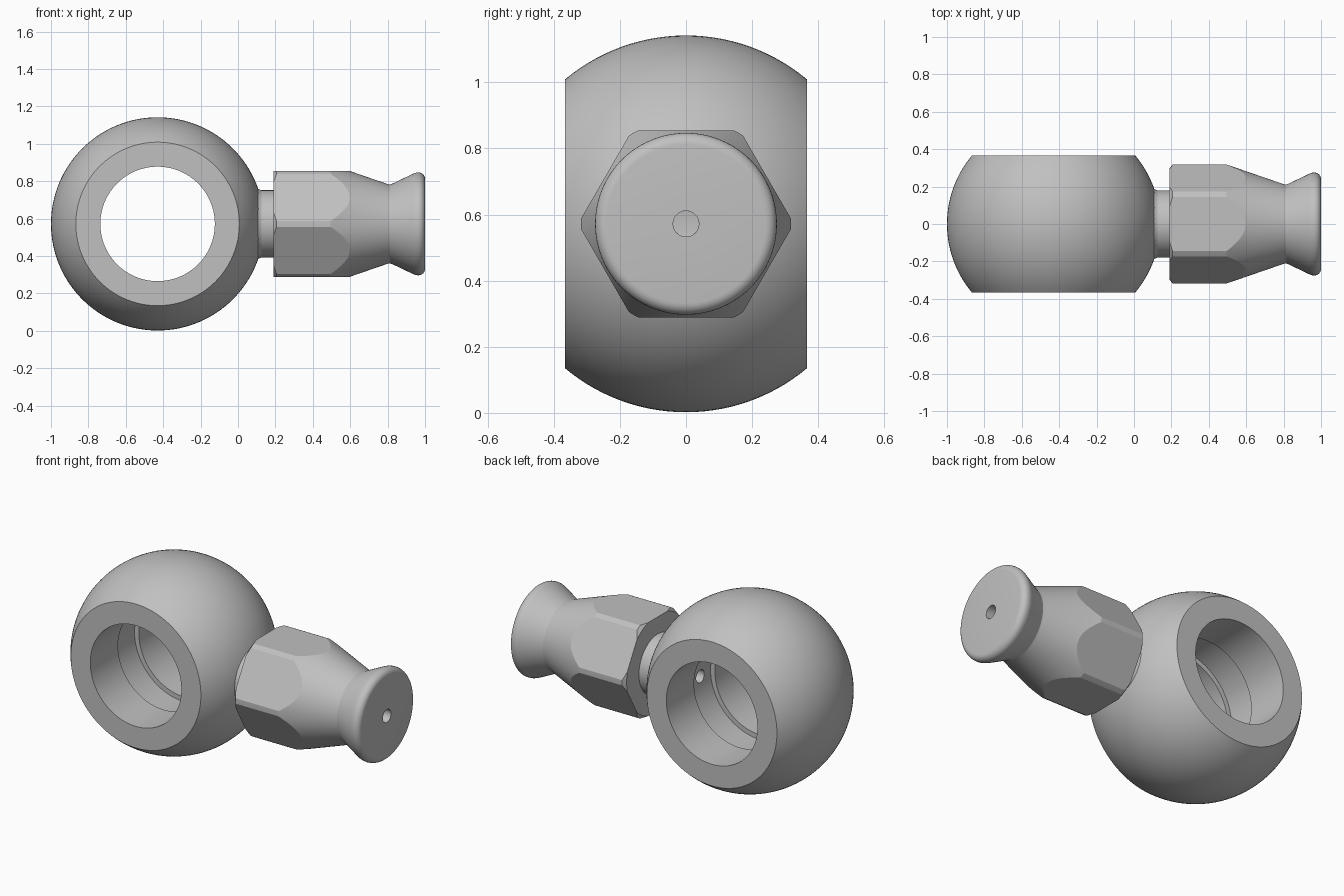
import bpy, bmesh
from math import pi, sin, cos, asin
from mathutils import Matrix, Vector

cube = bpy.data.objects.get("Cube")
if cube:
    bpy.data.objects.remove(cube, do_unlink=True)

# One plain metal colour
metal = bpy.data.materials.new("grey metal")
metal.use_nodes = True
grey = (0.53, 0.53, 0.53, 1)
metal.diffuse_color = grey
metal.node_tree.nodes["Principled BSDF"].inputs["Base Color"].default_value = grey

CZ = 0.572                 # height of the common axis
BALL_X, BALL_R = -0.43, 0.57
HALF_W, BORE = 0.366, 0.306


def make_object(name, bm):
    bmesh.ops.recalc_face_normals(bm, faces=bm.faces)
    mesh = bpy.data.meshes.new(name)
    bm.to_mesh(mesh)
    bm.free()
    mesh.materials.append(metal)
    obj = bpy.data.objects.new(name, mesh)
    bpy.context.collection.objects.link(obj)
    return obj


def lathe(name, profile, axis, origin, steps=96):
    """Spin a closed (along, radius) profile around the x or y axis."""
    along = Vector((1, 0, 0)) if axis == "X" else Vector((0, 1, 0))
    out = Vector((0, 0, 1))
    bm = bmesh.new()
    rings = []
    for i in range(steps):
        turn = Matrix.Rotation(2 * pi * i / steps, 3, along)
        rings.append([bm.verts.new(Vector(origin) + turn @ (along * a + out * r))
                      for a, r in profile])
    n = len(profile)
    for i in range(steps):
        a, b = rings[i], rings[(i + 1) % steps]
        for j in range(n):
            k = (j + 1) % n
            bm.faces.new((a[j], a[k], b[k], b[j]))
    return make_object(name, bm)


def prism(name, sides, radius, x0, x1, turn=0):
    """Solid prism lying along x."""
    bm = bmesh.new()
    bmesh.ops.create_cone(bm, cap_ends=True, segments=sides, radius1=radius,
                          radius2=radius, depth=x1 - x0)
    place = (Matrix.Translation(((x0 + x1) / 2, 0, CZ))
             @ Matrix.Rotation(turn, 4, "X") @ Matrix.Rotation(pi / 2, 4, "Y"))
    bmesh.ops.transform(bm, matrix=place, verts=bm.verts)
    obj = make_object(name, bm)
    obj.hide_render = True
    return obj


def boolean(obj, cutter, operation):
    mod = obj.modifiers.new(operation.lower(), "BOOLEAN")
    mod.operation, mod.solver, mod.object = operation, "EXACT", cutter
    bpy.context.view_layer.objects.active = obj
    bpy.ops.object.modifier_apply(modifier=mod.name)
    bpy.data.objects.remove(cutter, do_unlink=True)


def smooth(obj):
    bpy.ops.object.select_all(action="DESELECT")
    obj.select_set(True)
    bpy.context.view_layer.objects.active = obj
    bpy.ops.object.shade_smooth_by_angle(angle=0.3)


# Ball-shaped eye: truncated sphere with a bore and an inner groove
edge = asin(HALF_W / BALL_R)
sphere = [(BALL_R * sin(t), BALL_R * cos(t))
          for t in (edge * (i / 14 - 1) for i in range(29))]
bore = [(HALF_W, BORE), (0.1, BORE), (0.1, 0.335),
        (-0.1, 0.335), (-0.1, BORE), (-HALF_W, BORE)]
eye = lathe("ball_eye", sphere + bore, "Y", (BALL_X, 0, CZ), 128)

# Stem: neck, chamfered nut, taper and flared end, turned around a drilled core
DRILL = 0.039
lip = [(0.965 + 0.035 * sin(t), 0.24 + 0.035 * cos(t))
       for t in (pi / 2 * i / 6 for i in range(7))]
stem_profile = [(0, DRILL), (0, 0.18), (0.095, 0.196), (0.11, 0.186), (0.125, 0.18),
                (0.19, 0.18), (0.19, 0.298), (0.207, 0.318), (0.495, 0.318),
                (0.8, 0.213), (0.812, 0.211), (0.825, 0.215),
                (0.94, 0.27), (0.952, 0.274)] + lip + [(1, DRILL)]
stem = lathe("stem_nut", stem_profile, "X", (0, 0, CZ))

# Six wrench flats, with corners up and down
boolean(stem, prism("hex_cutter", 6, 0.283 / cos(pi / 6), -0.2, 1.2), "INTERSECT")

# Oil passage from the bore into the stem
boolean(eye, prism("drill_cutter", 32, DRILL, BALL_X, 0.3), "DIFFERENCE")

for part in (eye, stem):
    smooth(part)
